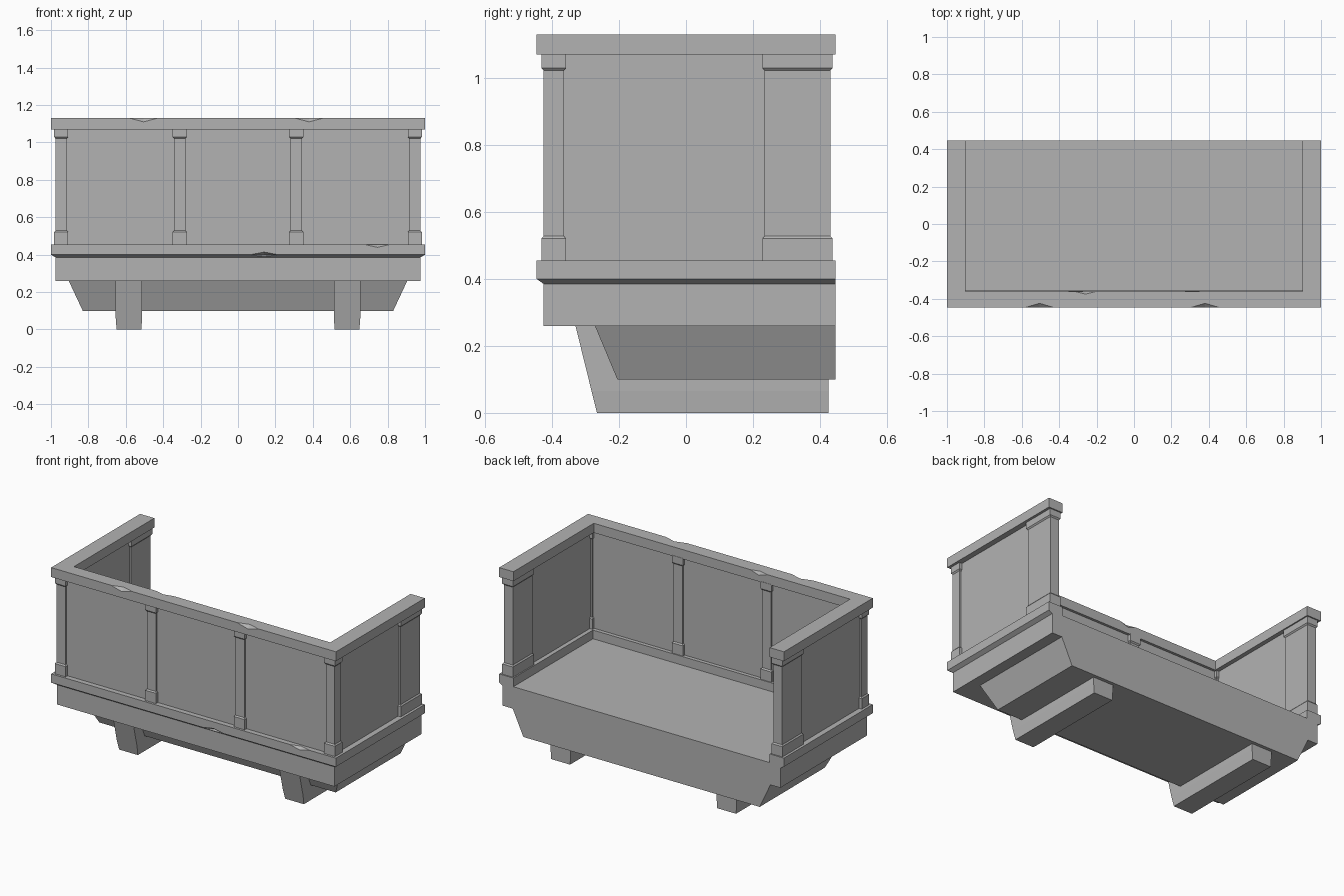
import bpy
import bmesh
from mathutils import Matrix

cube = bpy.data.objects.get("Cube")
if cube:
    bpy.data.objects.remove(cube, do_unlink=True)

GREY = (0.45, 0.45, 0.45, 1)
stone = bpy.data.materials.new("grey_stone")
stone.use_nodes = True
stone.diffuse_color = GREY
bsdf = stone.node_tree.nodes["Principled BSDF"]
bsdf.inputs["Base Color"].default_value = GREY
bsdf.inputs["Roughness"].default_value = 0.9


def finish(name, bm):
    bmesh.ops.recalc_face_normals(bm, faces=bm.faces)
    mesh = bpy.data.meshes.new(name)
    bm.to_mesh(mesh)
    bm.free()
    mesh.materials.append(stone)
    obj = bpy.data.objects.new(name, mesh)
    bpy.context.collection.objects.link(obj)
    return obj


def loft(name, sections):
    """Stack rectangles (z, x0, x1, y0, y1) into a closed solid."""
    bm = bmesh.new()
    rings = [[bm.verts.new(p) for p in
              ((x0, y0, z), (x1, y0, z), (x1, y1, z), (x0, y1, z))]
             for z, x0, x1, y0, y1 in sections]
    for a, b in zip(rings, rings[1:]):
        for i in range(4):
            j = (i + 1) % 4
            bm.faces.new((a[i], a[j], b[j], b[i]))
    bm.faces.new(rings[0])
    bm.faces.new(rings[-1])
    return finish(name, bm)


def u_prism(name, z0, z1, outer, inner, back):
    """Three-sided border open at the back; outer and inner are (x, y)."""
    (ox, oy), (ix, iy) = outer, inner
    outline = [(-ox, back), (-ox, oy), (ox, oy), (ox, back),
               (ix, back), (ix, iy), (-ix, iy), (-ix, back)]
    bm = bmesh.new()
    face = bm.faces.new([bm.verts.new((x, y, z0)) for x, y in outline])
    top = bmesh.ops.extrude_face_region(bm, geom=[face])["geom"]
    bmesh.ops.translate(bm, vec=(0, 0, z1 - z0),
                        verts=[v for v in top if isinstance(v, bmesh.types.BMVert)])
    return finish(name, bm)


def chip(objects, centre, size):
    """Cut an angular notch out of an edge."""
    bm = bmesh.new()
    bmesh.ops.create_cone(bm, segments=4, radius1=1, radius2=0, depth=1,
                          matrix=Matrix.Translation((0, 0, 0.5)), cap_ends=False)
    bmesh.ops.create_cone(bm, segments=4, radius1=1, radius2=0, depth=1,
                          matrix=Matrix.Scale(-1, 4, (0, 0, 1)) @ Matrix.Translation((0, 0, 0.5)),
                          cap_ends=False)
    bmesh.ops.remove_doubles(bm, verts=bm.verts, dist=0.001)
    bmesh.ops.scale(bm, vec=size, verts=bm.verts)
    bmesh.ops.translate(bm, vec=centre, verts=bm.verts)
    cutter = finish("chip_cutter", bm)
    cutter.hide_render = True
    for obj in objects:
        mod = obj.modifiers.new("chip", "BOOLEAN")
        mod.operation = "DIFFERENCE"
        mod.solver = "EXACT"
        mod.object = cutter
        bpy.context.view_layer.objects.active = obj
        bpy.ops.object.modifier_apply(modifier=mod.name)
    bpy.data.objects.remove(cutter, do_unlink=True)


FRONT, BACK = -0.446, 0.446

# Floor slab with a chamfer under the ledge
slab = loft("floor_slab", [(0.26, -0.975, 0.975, -0.425, BACK),
                           (0.385, -0.975, 0.975, -0.425, BACK),
                           (0.40, -1, 1, FRONT, BACK)])

# Raised ledge, parapet walls and top rail
ledge = u_prism("ledge", 0.40, 0.455, (1, FRONT), (0.90, -0.352), BACK)
u_prism("parapet_wall", 0.45, 1.075, (0.965, -0.413), (0.927, -0.376), 0.425)
rail = u_prism("top_rail", 1.07, 1.13, (1, FRONT), (0.90, -0.36), BACK)


# Posts with a base block and a cap block
def post(name, x, y0, y1):
    def section(z, grow):
        w = 0.031 + grow
        return (z, x - w, x + w, y0 - grow, y1 + grow)
    g = 0.007
    loft(name, [section(0.45, g), section(0.52, g), section(0.528, 0),
                section(1.022, 0), section(1.03, g), section(1.075, g)])


for side, s in (("left", 1), ("right", -1)):
    post(side + "_corner_post", s * 0.946, -0.425, -0.365)
    post(side + "_middle_post", s * 0.311, -0.425, -0.365)
    post(side + "_back_post", s * 0.946, 0.235, 0.431)

# Tapered underside
loft("underside", [(0.10, -0.83, 0.83, -0.205, BACK),
                   (0.26, -0.905, 0.905, -0.272, BACK)])

# Support beams
for side, s in (("left", 1), ("right", -1)):
    x = s * 0.583
    loft(side + "_support_beam", [(0, x - 0.066, x + 0.066, -0.266, 0.425),
                                  (0.065, x - 0.071, x + 0.071, -0.282, 0.425),
                                  (0.26, x - 0.071, x + 0.071, -0.33, 0.425)])

# Worn chips along the edges
chip([rail], (-0.505, FRONT, 1.13), (0.075, 0.022, 0.02))
chip([rail], (0.38, FRONT, 1.13), (0.075, 0.022, 0.02))
chip([rail], (-0.26, -0.36, 1.13), (0.06, 0.015, 0.02))
chip([ledge], (0.745, FRONT, 0.455), (0.07, 0.02, 0.016))
chip([ledge, slab], (0.14, FRONT, 0.398), (0.085, 0.025, 0.016))
